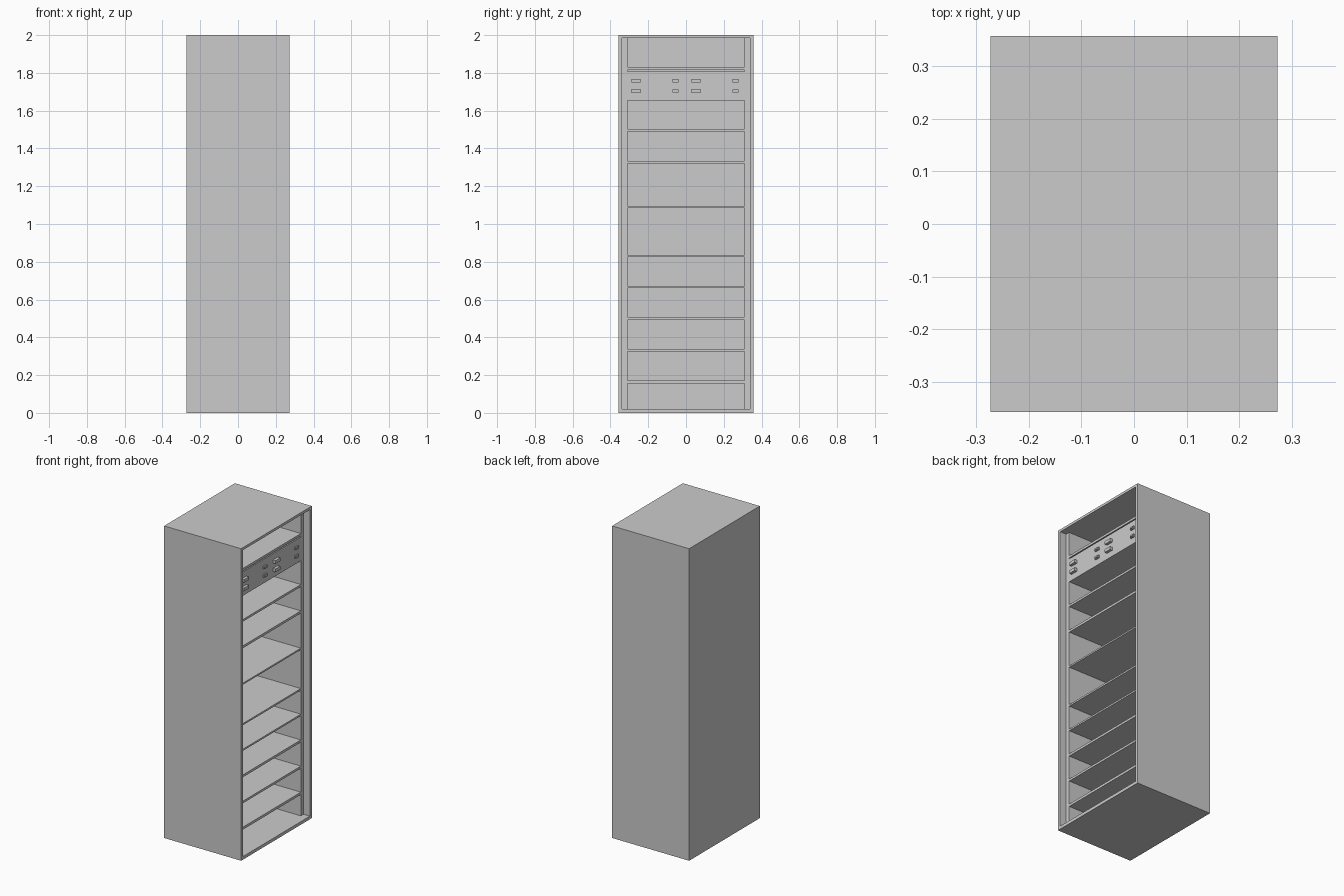
import bpy

if "Cube" in bpy.data.objects:
    bpy.data.objects.remove(bpy.data.objects["Cube"])

SX, SY, H = 0.273, 0.358, 2.0     # half width, half depth, height
WALL = 0.02                       # shell thickness
FACE = 0.228                      # plane of the recessed rack front
BACK = -SX + 0.018                # inner face of the closed side


def box(name, lo, hi):
    bpy.ops.mesh.primitive_cube_add(size=1, location=[(a + b) / 2 for a, b in zip(lo, hi)])
    ob = bpy.context.object
    ob.name = name
    ob.scale = [b - a for a, b in zip(lo, hi)]
    bpy.ops.object.transform_apply(location=False, rotation=False, scale=True)
    return ob


def cut(target, cutters):
    bpy.ops.object.select_all(action='DESELECT')
    for c in cutters:
        c.select_set(True)
    bpy.context.view_layer.objects.active = cutters[0]
    if len(cutters) > 1:
        bpy.ops.object.join()
    cutter = cutters[0]
    cutter.hide_render = True
    mod = target.modifiers.new("cut", 'BOOLEAN')
    mod.operation = 'DIFFERENCE'
    mod.solver = 'EXACT'
    mod.object = cutter
    bpy.context.view_layer.objects.active = target
    bpy.ops.object.modifier_apply(modifier=mod.name)
    bpy.data.objects.remove(cutter)


# Outer shell, open on the +x side
shell = box("cabinet_shell", (-SX, -SY, 0), (SX, SY, H))
cut(shell, [box("shell_cutter", (BACK, -SY + WALL, WALL), (SX + 0.1, SY - WALL, H - 0.016))])

# Inner rack: uprights, shelves and drawer front share one flush face
rack = box("shelf_rack", (BACK, -SY + WALL, WALL), (FACE, SY - WALL, H - 0.016))
bays = [(1.83, 2.1), (1.503, 1.655), (1.334, 1.489), (1.095, 1.319), (0.836, 1.085),
        (0.672, 0.825), (0.507, 0.661), (0.339, 0.492), (0.172, 0.325), (-0.1, 0.156)]
cutters = [box("bay_cutter", (BACK - 0.1, -0.311, a), (FACE + 0.1, 0.311, b)) for a, b in bays]
# Thin groove above the drawer front
cutters.append(box("groove_cutter", (FACE - 0.02, -0.311, 1.808), (FACE + 0.1, 0.311, 1.815)))
cut(rack, cutters)

# Wide pulls and small stepped latches, two rows
for z in (1.758, 1.704):
    for y in (-0.265, 0.053):
        box("wide_pull", (FACE - 0.005, y - 0.024, z - 0.01), (FACE + 0.018, y + 0.024, z + 0.01))
    for y in (-0.056, 0.262):
        box("latch_base", (FACE - 0.005, y - 0.016, z - 0.009), (FACE + 0.008, y + 0.016, z + 0.009))
        box("latch_button", (FACE, y - 0.011, z - 0.005), (FACE + 0.014, y + 0.011, z + 0.005))
